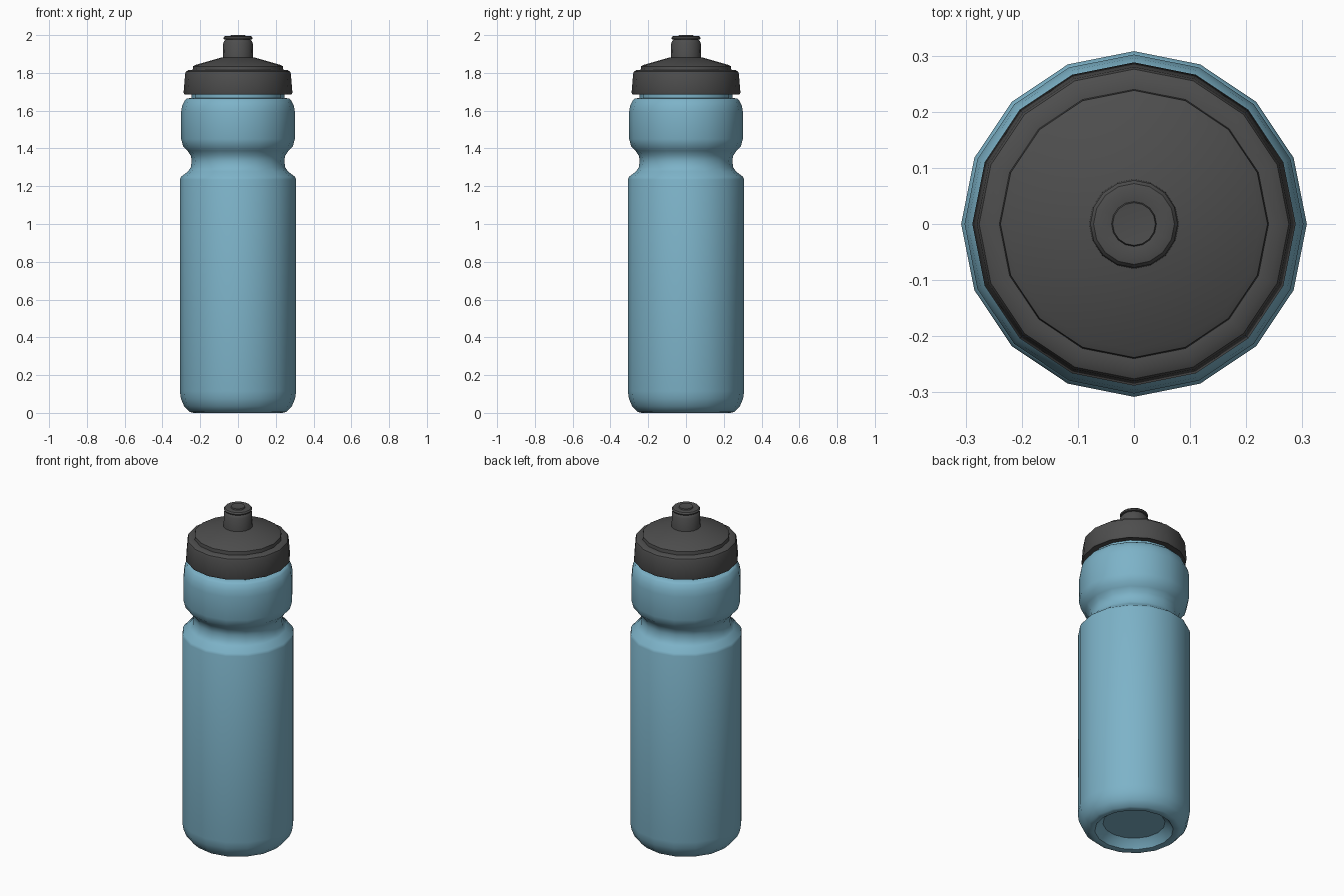
import bpy, math

if "Cube" in bpy.data.objects:
    bpy.data.objects.remove(bpy.data.objects["Cube"])

SIDES = 16

def material(name, rgb):
    m = bpy.data.materials.new(name)
    m.diffuse_color = (*rgb, 1)
    m.use_nodes = True
    m.node_tree.nodes["Principled BSDF"].inputs["Base Color"].default_value = m.diffuse_color
    return m

def lathe(name, profile, mat, angle=35):
    """Revolve (radius, z) points around z; radius 0 makes a pole."""
    verts, faces, rings = [], [], []
    for r, z in profile:
        n = SIDES if r > 0 else 1
        rings.append([len(verts) + i for i in range(n)])
        for i in range(n):
            a = math.tau * i / SIDES
            verts.append((r * math.cos(a), r * math.sin(a), z))
    for a, b in zip(rings, rings[1:]):
        for i in range(SIDES):
            j = (i + 1) % SIDES
            if len(a) == 1:
                faces.append((a[0], b[j], b[i]))
            elif len(b) == 1:
                faces.append((a[i], a[j], b[0]))
            else:
                faces.append((a[i], a[j], b[j], b[i]))
    me = bpy.data.meshes.new(name)
    me.from_pydata(verts, [], faces)
    me.materials.append(mat)
    ob = bpy.data.objects.new(name, me)
    bpy.context.collection.objects.link(ob)
    bpy.ops.object.select_all(action='DESELECT')
    ob.select_set(True)
    bpy.context.view_layer.objects.active = ob
    bpy.ops.object.shade_smooth_by_angle(angle=math.radians(angle))
    return ob

blue = material("bottle blue", (0.205, 0.45, 0.58))
grey = material("lid dark grey", (0.075, 0.075, 0.075))

# Squeeze bottle: recessed base, straight body, grip waist, shoulder and neck
lathe("bottle_body", [
    (0, 0.05), (0.17, 0.05), (0.195, 0.03), (0.215, 0.005), (0.235, 0), (0.255, 0.005),
    (0.285, 0.035), (0.302, 0.075), (0.308, 0.115),
    (0.308, 1.235), (0.302, 1.25), (0.265, 1.278), (0.25, 1.3), (0.245, 1.335),
    (0.25, 1.362), (0.268, 1.388), (0.29, 1.41), (0.301, 1.45),
    (0.302, 1.59), (0.296, 1.625), (0.282, 1.655), (0.272, 1.664),
    (0.245, 1.668), (0.245, 1.70), (0, 1.70)], blue)

# Screw lid: skirt, rim, raised cone
lathe("lid", [
    (0, 1.69), (0.272, 1.69), (0.284, 1.686), (0.288, 1.696), (0.28, 1.795), (0.276, 1.807),
    (0.262, 1.815), (0.24, 1.815), (0.238, 1.835), (0.225, 1.842),
    (0.085, 1.882), (0, 1.882)], grey)

# Pull spout with lip and dimpled tip
lathe("spout", [
    (0, 1.87), (0.08, 1.87), (0.078, 1.96), (0.07, 1.972), (0.066, 1.976),
    (0.075, 1.978), (0.078, 1.985), (0.072, 1.993), (0.06, 1.996),
    (0.04, 1.993), (0.038, 2.0), (0, 1.996)], grey)
